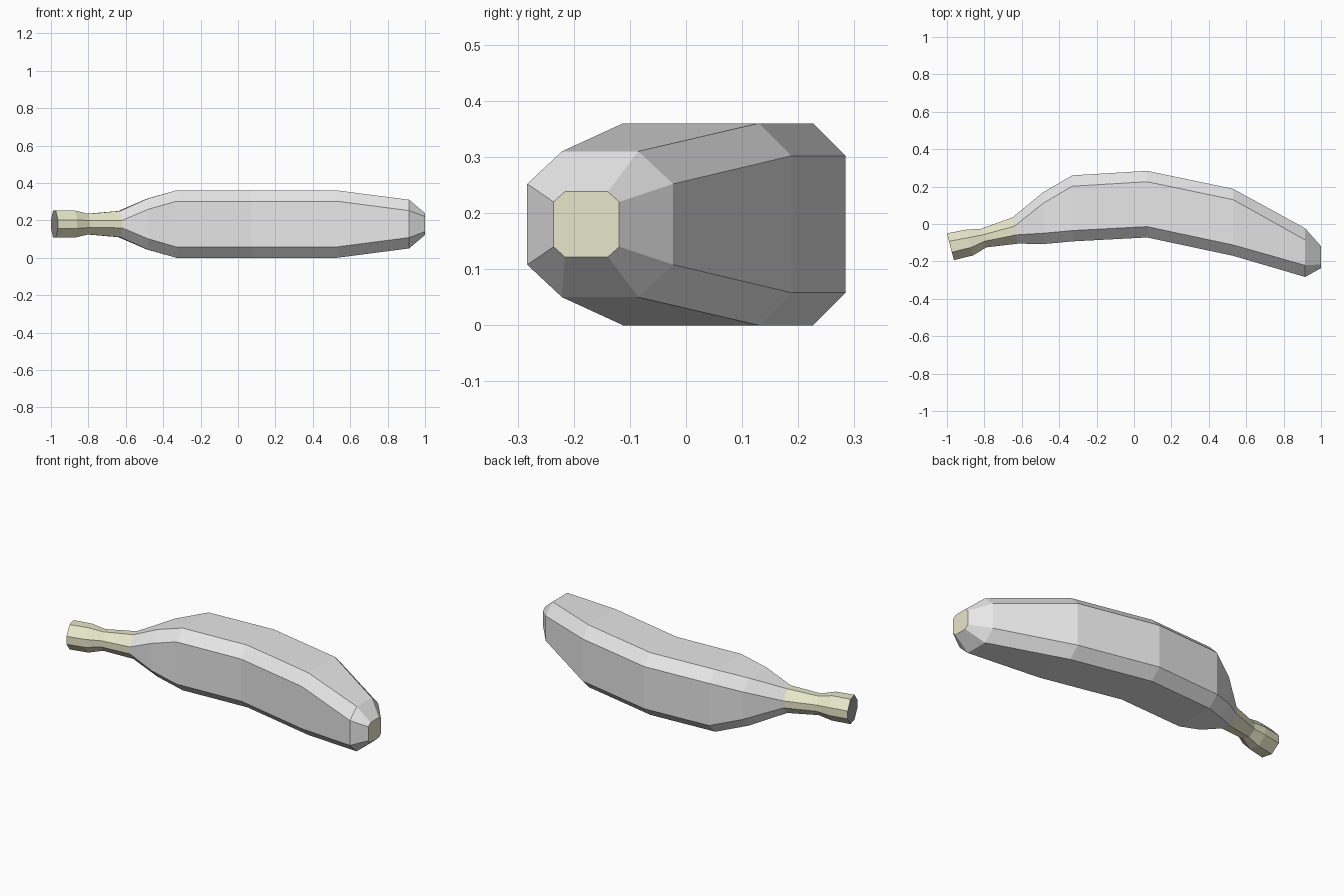
import bpy, bmesh
from mathutils import Vector

if "Cube" in bpy.data.objects:
    bpy.data.objects.remove(bpy.data.objects["Cube"])

MID_Z = 0.18


def material(name, color):
    m = bpy.data.materials.new(name)
    m.diffuse_color = (*color, 1)
    m.use_nodes = True
    m.node_tree.nodes["Principled BSDF"].inputs["Base Color"].default_value = m.diffuse_color
    return m


peel_grey = material("pale grey", (0.8, 0.8, 0.8))
stem_yellow = material("pale yellow", (0.8, 0.8, 0.59))
cut_grey = material("dark grey", (0.36, 0.36, 0.36))

# Stations along the fruit: outer edge (x, y), inner edge (x, y),
# half height, chamfer across, chamfer in height
stations = [
    (-1.00, -0.05, -0.963, -0.193, 0.072, 0.044, 0.049),
    (-0.895, -0.03, -0.86, -0.168, 0.072, 0.044, 0.049),
    (-0.82, -0.026, -0.79, -0.125, 0.055, 0.034, 0.037),
    (-0.65, 0.035, -0.62, -0.105, 0.070, 0.048, 0.050),
    (-0.485, 0.17, -0.48, -0.107, 0.137, 0.058, 0.058),
    (-0.33, 0.26, -0.33, -0.093, 0.180, 0.058, 0.058),
    (0.07, 0.284, 0.07, -0.072, 0.180, 0.058, 0.058),
    (0.53, 0.188, 0.53, -0.170, 0.180, 0.058, 0.058),
    (0.915, -0.023, 0.915, -0.283, 0.130, 0.062, 0.058),
    (1.00, -0.119, 1.00, -0.236, 0.058, 0.020, 0.018),
]


def ring(station):
    """Chamfered rectangle standing across the fruit."""
    ox, oy, ix, iy, h, cw, ch = station
    a, b = Vector((ox, oy, MID_Z)), Vector((ix, iy, MID_Z))
    width = (b - a).length
    d = (b - a) / width
    profile = [(0, h - ch), (cw, h), (width - cw, h), (width, h - ch),
               (width, ch - h), (width - cw, -h), (cw, -h), (0, ch - h)]
    return [a + d * u + Vector((0, 0, z)) for u, z in profile]


def build(name, first, last, mat):
    """Skin stations first..last; a single station becomes a flat end."""
    bm = bmesh.new()
    rings = [[bm.verts.new(p) for p in ring(s)] for s in stations[first:last + 1]]
    for r, s in zip(rings, rings[1:]):
        for i in range(8):
            j = (i + 1) % 8
            bm.faces.new((r[i], r[j], s[j], s[i]))
    if first == last:
        # end faces look along the fruit, away from its middle
        bm.faces.new(rings[0])
        bm.normal_update()
        face = bm.faces[:][0]
        if face.normal.x * face.calc_center_median().x < 0:
            face.normal_flip()
    else:
        # make the side faces point away from the section centre
        bm.normal_update()
        top = next(f for f in bm.faces if abs(f.normal.z) > 0.5
                   and f.calc_center_median().z > MID_Z)
        if top.normal.z < 0:
            bmesh.ops.reverse_faces(bm, faces=bm.faces[:])
    mesh = bpy.data.meshes.new(name)
    bm.to_mesh(mesh)
    bm.free()
    mesh.materials.append(mat)
    obj = bpy.data.objects.new(name, mesh)
    bpy.context.collection.objects.link(obj)
    return obj


build("stem_cut_end", 0, 0, cut_grey)
build("stem", 0, 3, stem_yellow)
build("peel", 3, 9, peel_grey)
build("blossom_tip", 9, 9, stem_yellow)
